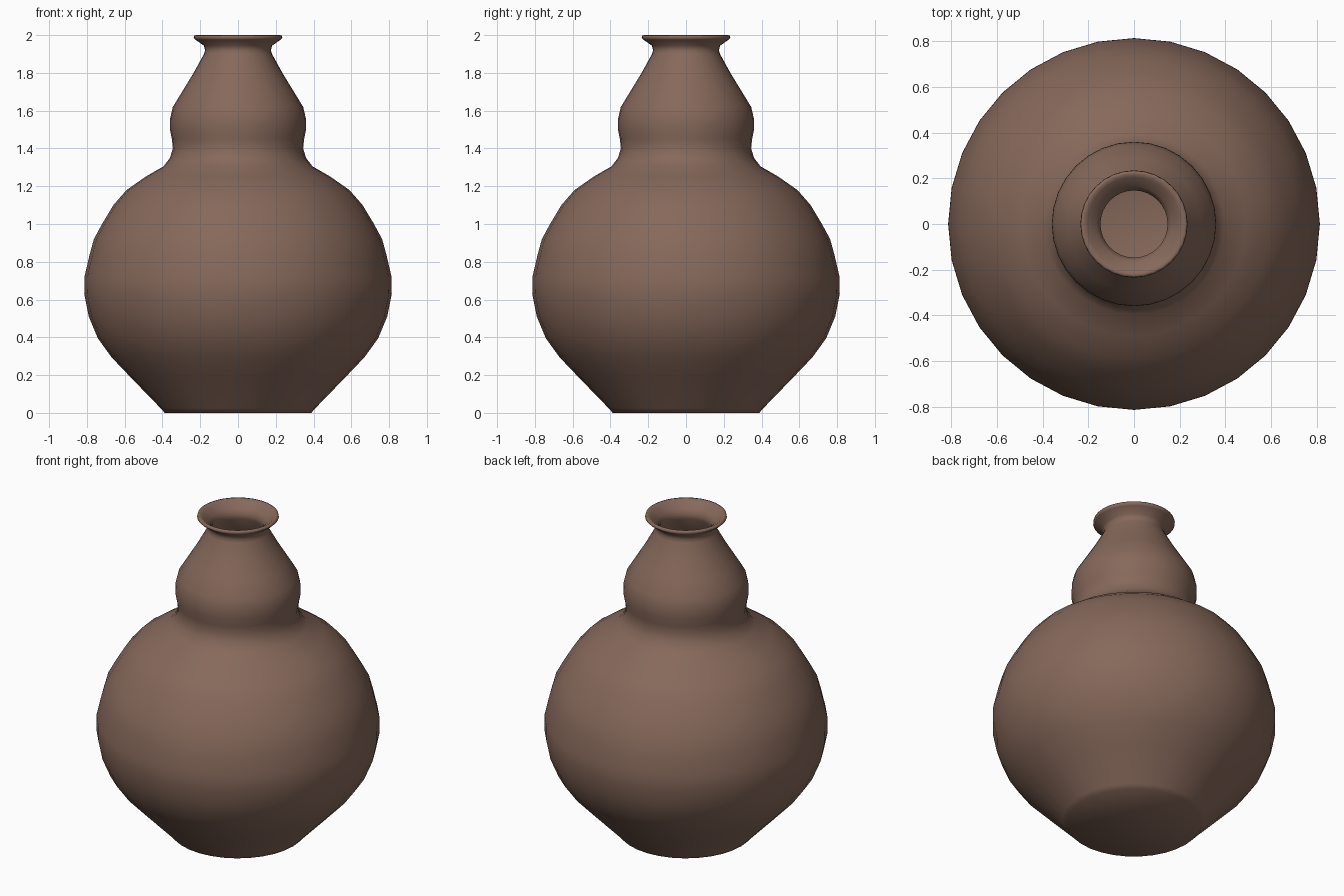
import bpy, bmesh, math

SEGMENTS = 32

clay = bpy.data.materials.new("brown clay")
clay.diffuse_color = (0.24, 0.14, 0.103, 1)

# Outer silhouette from foot to lip (radius, height)
outer = [(0, 0), (0.388, 0), (0.41, 0.025), (0.57, 0.19), (0.67, 0.295), (0.742, 0.395),
         (0.79, 0.51), (0.814, 0.63), (0.813, 0.72), (0.785, 0.84), (0.763, 0.92),
         (0.72, 1.0), (0.66, 1.1), (0.59, 1.18), (0.49, 1.25), (0.395, 1.305),
         (0.36, 1.35), (0.345, 1.40), (0.35, 1.45), (0.36, 1.50), (0.359, 1.56),
         (0.345, 1.62), (0.29, 1.71), (0.235, 1.80), (0.18, 1.90), (0.174, 1.92),
         (0.181, 1.945), (0.225, 1.975), (0.235, 1.985)]
# Lip, throat and hollow inside, back down to the inner floor
inner = [(0.232, 1.998), (0.22, 2.0), (0.205, 1.99), (0.165, 1.96), (0.147, 1.93),
         (0.15, 1.90), (0.205, 1.79), (0.315, 1.61), (0.33, 1.53), (0.315, 1.40),
         (0.365, 1.285), (0.56, 1.16), (0.69, 0.99), (0.755, 0.83), (0.783, 0.67),
         (0.71, 0.41), (0.54, 0.21), (0.37, 0.04), (0, 0.04)]


def lathe(name, profile, material):
    """Revolve a profile around z; points on the axis become poles."""
    bm = bmesh.new()
    verts = [bm.verts.new((r, 0, z)) for r, z in profile]
    edges = [bm.edges.new(pair) for pair in zip(verts, verts[1:])]
    bmesh.ops.spin(bm, geom=verts + edges, cent=(0, 0, 0), axis=(0, 0, 1),
                   angle=math.tau, steps=SEGMENTS, use_duplicate=False)
    bmesh.ops.remove_doubles(bm, verts=bm.verts[:], dist=0.0005)
    bmesh.ops.recalc_face_normals(bm, faces=bm.faces[:])
    for face in bm.faces:
        face.smooth = True
    mesh = bpy.data.meshes.new(name)
    bm.to_mesh(mesh)
    bm.free()
    mesh.materials.append(material)
    obj = bpy.data.objects.new(name, mesh)
    bpy.context.collection.objects.link(obj)
    return obj


# Hollow gourd-shaped vase
lathe("vase", outer + inner, clay)
